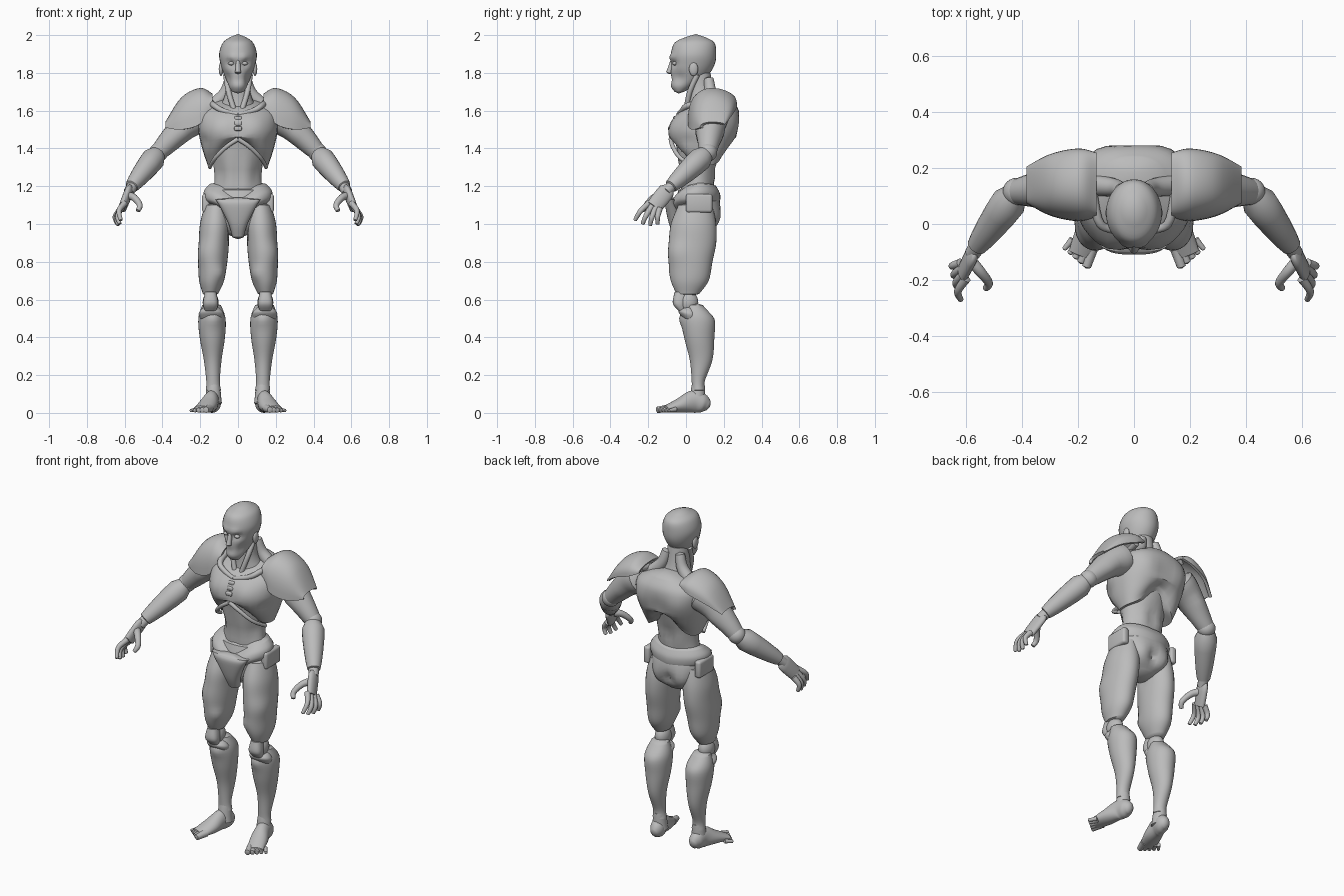
import bpy, bmesh
from math import sin, cos, pi, exp, sqrt, radians
from mathutils import Vector, Matrix

default_cube = bpy.data.objects.get("Cube")
if default_cube:
    bpy.data.objects.remove(default_cube, do_unlink=True)

grey = bpy.data.materials.new("plain_grey")
grey.use_nodes = True
grey.diffuse_color = (.5, .5, .5, 1)
grey.node_tree.nodes["Principled BSDF"].inputs["Base Color"].default_value = grey.diffuse_color

# Sculpting strengths and spreads, and the joints of the left arm
swell, hollow = .012, -.012
small, medium, large = .02, .035, .06
shoulder, elbow = Vector((.19, .14, 1.58)), Vector((.42, .115, 1.38))
wrist, knuckles = Vector((.57, -.09, 1.19)), Vector((.61, -.17, 1.09))


def mix(start, end, share):
    return Vector(start).lerp(Vector(end), share)


def add(name, bm, pair=False, bumps=()):
    """Sculpt soft bumps, then make one object, or a left and a right one."""
    bmesh.ops.recalc_face_normals(bm, faces=bm.faces)
    bm.normal_update()
    normals = [vert.normal.copy() for vert in bm.verts]
    for x, y, z, spread, height in bumps:
        for vert, normal in zip(bm.verts, normals):
            side = vert.co.x if pair else abs(vert.co.x)
            distance = (Vector((side, vert.co.y, vert.co.z)) - Vector((x, y, z))).length
            vert.co += normal * height * exp(-(distance / spread) ** 2)
    for prefix, sign in (("left_", 1), ("right_", -1)) if pair else (("", 1),):
        part = bm.copy()
        if sign < 0:
            bmesh.ops.scale(part, vec=(-1, 1, 1), verts=part.verts)
            bmesh.ops.reverse_faces(part, faces=part.faces)
        mesh = bpy.data.meshes.new(prefix + name)
        part.to_mesh(mesh)
        part.free()
        mesh.materials.append(grey)
        obj = bpy.data.objects.new(prefix + name, mesh)
        bpy.context.collection.objects.link(obj)
        bpy.ops.object.select_all(action='DESELECT')
        obj.select_set(True)
        bpy.context.view_layer.objects.active = obj
        bpy.ops.object.shade_smooth_by_angle(angle=radians(45))
    bm.free()


def smooth(rows, steps=5):
    """Catmull-Rom interpolation between rows of numbers."""
    result = []
    last = len(rows) - 1
    for i in range(last):
        before, start, end, after = (rows[max(0, min(last, i + k))] for k in (-1, 0, 1, 2))
        for step in range(steps):
            t = step / steps
            result.append([q + t / 2 * (r - p + t * (2*p - 5*q + 4*r - s + t * (3*(q - r) + s - p)))
                           for p, q, r, s in zip(before, start, end, after)])
    return result + [list(rows[last])]


def skin(name, rings, pair=False, level=False, bumps=(), warp=None, sides=32, power=1):
    """Join ellipses (x, y, z, width, depth) that lie level or square to their path."""
    bm = bmesh.new()
    centres = [Vector(ring[:3]) for ring in rings]
    loops = []
    for i, (*_, width, depth) in enumerate(rings):
        path = centres[min(i + 1, len(rings) - 1)] - centres[max(i - 1, 0)]
        path = Vector((0, 0, 1)) if level else path.normalized()
        across = (Vector((1, 0, 0)) - path * path.x).normalized()
        deep = path.cross(across)
        loop = []
        for k in range(sides):
            angle = 2 * pi * k / sides
            c, s = (abs(v) ** power * (1 if v > 0 else -1) for v in (cos(angle), sin(angle)))
            loop.append(bm.verts.new(centres[i] + across * c * width + deep * s * depth))
        loops.append(loop)
    for low, high in zip(loops, loops[1:]):
        for k in range(sides):
            following = (k + 1) % sides
            bm.faces.new((low[k], low[following], high[following], high[k]))
    for end, inner in ((0, 1), (-1, -2)):
        outward = (centres[end] - centres[inner]).normalized()
        tip = bm.verts.new(centres[end] + outward * min(rings[end][3:]) * .4)
        for k in range(sides):
            bm.faces.new((loops[end][k], loops[end][(k + 1) % sides], tip))
    if warp:
        for vert in bm.verts:
            vert.co.z += warp(vert.co)
    add(name, bm, pair, bumps)


def stack(name, profile, low_x=0, high_x=0, **options):
    """Level body section from rows of height, front, back and half width."""
    rows = smooth(profile)
    rings = []
    for i, (z, front, back, width) in enumerate(rows):
        x = low_x + (high_x - low_x) * i / (len(rows) - 1)
        rings.append((x, (front + back) / 2, z, width, (back - front) / 2))
    skin(name, rings, pair=low_x > 0, level=True, **options)


def strand(name, points, start, end, bulge=0, squash=1, pair=True, **options):
    """Round limb along points, fullest at a quarter of its length."""
    path = smooth([tuple(point) for point in points])
    rings = []
    for i, point in enumerate(path):
        t = i / (len(path) - 1)
        radius = start + (end - start) * t + bulge * sin(pi * sqrt(t))
        rings.append((*point, radius * squash, radius))
    skin(name, rings, pair, sides=20, **options)


def ball(name, place, size):
    bm = bmesh.new()
    bmesh.ops.create_uvsphere(bm, u_segments=24, v_segments=14, radius=1,
                              matrix=Matrix.LocRotScale(Vector(place), None, Vector(size)))
    add(name, bm, pair=True)


def block(name, place, size, pair=False):
    bm = bmesh.new()
    bmesh.ops.create_cube(bm, size=1, matrix=Matrix.LocRotScale(Vector(place), None, Vector(size)))
    bmesh.ops.bevel(bm, geom=bm.edges, offset=min(size) * .35, segments=3, profile=.5, affect='EDGES')
    add(name, bm, pair)


# Head, with eye sockets, brow, cheeks and mouth pressed in
stack("head", [(1.7, -.06, -.01, .03), (1.73, -.08, .04, .05), (1.78, -.08, .11, .07), (1.84, -.08, .15, .09),
               (1.9, -.08, .16, .1), (1.96, -.06, .15, .08), (1.99, 0, .1, .04)],
      bumps=[(.04, -.07, 1.85, small, 1.5 * hollow), (.03, -.08, 1.88, small, swell),
             (.06, -.04, 1.77, medium, hollow), (0, -.08, 1.76, small, hollow / 2)])
strand("nose", [(0, -.07, 1.87), (0, -.09, 1.8)], .01, .016, pair=False)
ball("eye", (.036, -.06, 1.85), (.016, .014, .01))
ball("ear", (.09, .04, 1.82), (.012, .024, .036))

# Neck with its cords
stack("neck", [(1.56, 0, .2, .13), (1.68, .01, .15, .07), (1.8, 0, .13, .06)])
strand("neck_cord", [(.065, .06, 1.79), (.05, .02, 1.7), (.02, 0, 1.6)], .014, .014)
strand("shoulder_cord", [(.045, .12, 1.77), (.07, .13, 1.69), (.15, .14, 1.61)], .025, .04)

# Chest shell, arched along its lower edge at front and back
stack("chest_shell", [(1.3, 0, .2, .16), (1.4, -.07, .25, .19), (1.5, -.09, .28, .21),
                      (1.6, -.03, .28, .2), (1.66, .09, .24, .1)], power=.85,
      warp=lambda co: max(0, min(1, (1.46 - co.z) * 7)) * .13 * exp(-(co.x * 10) ** 2),
      bumps=[(.09, -.08, 1.52, large, swell), (0, -.1, 1.5, medium, hollow), (.19, 0, 1.44, medium, hollow),
             (.12, .25, 1.53, large, swell), (0, .28, 1.5, large, hollow)])
strand("collar", [(.16, .21, 1.66), (.13, .02, 1.63), (.08, -.02, 1.6), (0, -.04, 1.58)], .018, .012)
strand("rib_edge", [(0, -.08, 1.45), (.06, -.07, 1.41), (.12, -.03, 1.35), (.15, .05, 1.3)], .012, .01)
for row in range(3):
    block("breastbone_plate_" + str(row + 1), (0, -.085 + row * .013, 1.505 + row * .027), (.04, .02, .023))

# Abdomen
stack("abdomen", [(1.1, -.03, .15, .14), (1.25, -.02, .15, .125), (1.45, -.06, .2, .15)],
      bumps=[(.04, -.02, 1.2 + row * .07, medium, swell) for row in range(3)]
      + [(.1, .02, 1.27, medium, hollow), (.05, .15, 1.25, medium, swell), (0, .16, 1.28, medium, hollow)])

# Pelvis, belt and guard
stack("pelvis", [(.95, -.02, .12, .07), (1, -.05, .16, .13), (1.1, -.06, .18, .165), (1.18, -.04, .16, .15)],
      bumps=[(.075, .16, 1.03, large, 2 * swell), (0, .18, 1.02, medium, 2 * hollow)])
stack("belt", [(1.1, -.06, .17, .16), (1.12, -.09, .18, .18), (1.16, -.08, .18, .18), (1.2, -.04, .16, .15)],
      warp=lambda co: abs(co.x) / 12 - (.055 * exp(-(co.x * 10) ** 2) if co.y < .05 else 0))
stack("groin_guard", [(.93, -.06, 0, .03), (1, -.09, -.02, .05), (1.1, -.11, -.04, .1), (1.13, -.1, -.04, .12)],
      power=.8)
block("hip_pouch", (.17, .07, 1.11), (.04, .14, .1), pair=True)

# Shoulder pads: arched shells that taper outward
bm = bmesh.new()
arches = []
steps = 24
for x, top, low, half in smooth([(.135, 1.69, 1.62, .115), (.2, 1.72, 1.53, .13),
                                 (.3, 1.67, 1.5, .11), (.385, 1.54, 1.51, .065)]):
    arch = []
    for k in range(steps + 1):
        angle = pi * k / steps
        base = low + (top - low) * (1 - cos(angle)) / 4
        arch.append(bm.verts.new((x, shoulder.y - half * cos(angle), base + (top - base) * sin(angle) ** .75)))
    arches.append(arch)
for near, far in zip(arches, arches[1:]):
    for k in range(steps):
        bm.faces.new((near[k], far[k], far[k + 1], near[k + 1]))
bmesh.ops.recalc_face_normals(bm, faces=bm.faces)
bmesh.ops.solidify(bm, geom=bm.faces[:], thickness=.016)
add("shoulder_pad", bm, pair=True)

# Arms
strand("upper_arm", [shoulder, mix(shoulder, elbow, .4) + Vector((0, 0, .02)), elbow], .07, .045, bulge=.025,
       bumps=[(.3, .06, 1.47, medium, swell), (.31, .2, 1.46, medium, swell)])
ball("elbow", elbow, (.05, .05, .05))
strand("forearm", [mix(elbow, wrist, .05), mix(elbow, wrist, .95)], .045, .036, bulge=.02)
strand("wrist", [mix(elbow, wrist, .85), mix(wrist, knuckles, .2)], .03, .028)

# Hands, with fingers fanned from front to back
strand("palm", [wrist, knuckles], .03, .042, bulge=.012, squash=.5)
for i, finger in enumerate(("index", "middle", "ring", "little")):
    t = i / 3
    drop = Vector((0, 0, -.015 * sin(pi * t)))
    strand(finger + "_finger", [mix((.6, -.195, 1.11), (.62, -.14, 1.08), t),
                                mix((.63, -.24, 1.07), (.65, -.15, 1.04), t) + drop,
                                mix((.62, -.27, 1.02), (.64, -.15, 1), t) + drop], .017, .01)
strand("thumb", [(.585, -.13, 1.15), (.55, -.17, 1.14), (.52, -.21, 1.1), (.53, -.23, 1.07)], .022, .012)

# Legs
stack("thigh", [(.63, -.05, .07, .04), (.7, -.08, .12, .066), (.8, -.09, .14, .077), (.9, -.09, .16, .08),
                (1, -.08, .16, .08), (1.1, -.04, .14, .06)], low_x=.146, high_x=.115,
      bumps=[(.1, -.06, .74, medium, swell), (.18, -.05, .85, large, swell), (.06, .02, .95, medium, hollow)])
ball("knee_joint", (.145, .01, .585), (.042, .055, .06))
stack("kneecap", [(.54, -.04, 0, .03), (.58, -.07, 0, .04), (.64, -.06, .01, .03)], low_x=.145, high_x=.145,
      power=.8)
stack("shin", [(.12, .03, .1, .04), (.17, .03, .1, .036), (.28, .02, .14, .047), (.4, -.01, .15, .067),
               (.5, -.025, .15, .072), (.57, 0, .09, .05)], low_x=.13, high_x=.14,
      bumps=[(.13, -.02, .5, medium, swell), (.13, .15, .56, medium, hollow)])
stack("shin_rim", [(.5, -.02, .06, .058), (.53, -.04, .07, .066), (.56, -.01, .06, .045)],
      low_x=.14, high_x=.144, warp=lambda co: -co.y / 4)

# Feet
strand("ankle", [(.13, .06, .05), (.13, .065, .15)], .045, .034)
skin("foot", smooth([(.13, .12, .038, .022, .026), (.13, .09, .05, .04, .05), (.14, .04, .06, .04, .06),
                     (.16, -.03, .04, .05, .04), (.19, -.11, .02, .045, .018)]), pair=True)
for i in range(5):
    base = mix((.15, -.09, .024), (.22, -.055, .018), i / 4)
    tip = mix((.17, -.153, .016), (.25, -.09, .012), i / 4)
    strand("toe_" + str(i + 1), [base, tip], .021 - i * .002, .016 - i * .002)
